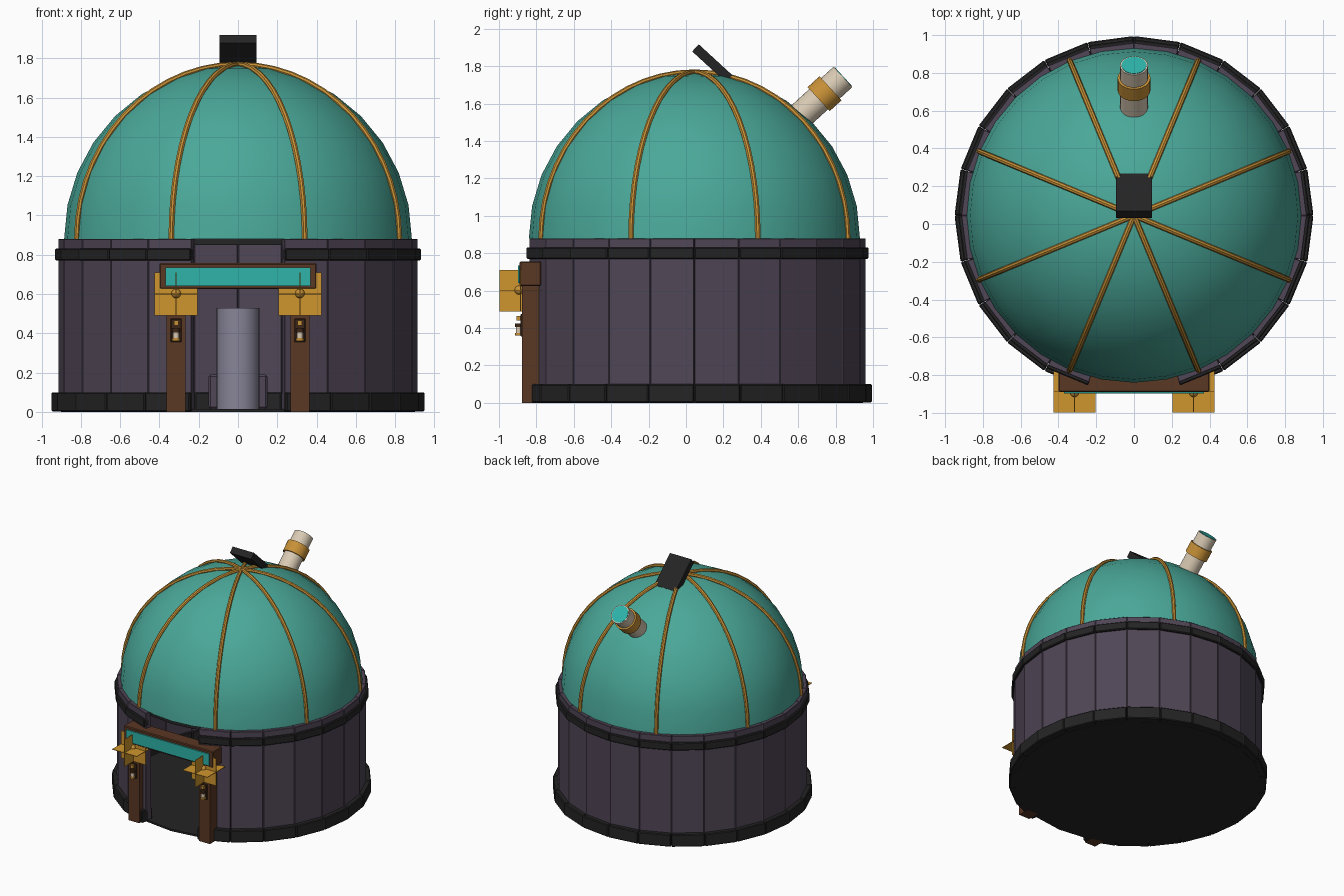
import bpy, bmesh, math
from mathutils import Matrix, Vector

if "Cube" in bpy.data.objects:
    bpy.data.objects.remove(bpy.data.objects["Cube"])

CY = 0.045          # centre of the round building in y
SIDES = 24


def mat(name, r, g, b):
    m = bpy.data.materials.new(name)
    lin = [((c / 255 + 0.055) / 1.055) ** 2.4 if c > 10 else c / 255 / 12.92 for c in (r, g, b)]
    m.diffuse_color = (*lin, 1)
    m.use_nodes = True
    m.node_tree.nodes["Principled BSDF"].inputs["Base Color"].default_value = m.diffuse_color
    return m


BLACK = mat("charcoal trim", 36, 36, 36)
PLUM = mat("plum wall", 80, 70, 86)
COPPER = mat("verdigris dome", 74, 168, 153)
BRASS = mat("brass", 200, 145, 55)
GLOW = mat("lantern gold", 208, 150, 45)
WOOD = mat("brown wood", 90, 55, 36)
DARKWOOD = mat("dark brown", 60, 38, 24)
CREAM = mat("cream tube", 218, 203, 180)
TEAL = mat("bright teal", 46, 180, 170)
GREY = mat("lavender grey", 136, 132, 152)


def finish(name, bm, material, smooth=False):
    bmesh.ops.recalc_face_normals(bm, faces=bm.faces)
    me = bpy.data.meshes.new(name)
    bm.to_mesh(me)
    bm.free()
    ob = bpy.data.objects.new(name, me)
    bpy.context.collection.objects.link(ob)
    me.materials.append(material)
    if smooth:
        bpy.context.view_layer.objects.active = ob
        bpy.ops.object.select_all(action='DESELECT')
        ob.select_set(True)
        bpy.ops.object.shade_smooth_by_angle(angle=math.radians(40))
    return ob


def box(name, lo, hi, material, bevel=0):
    lo, hi = Vector(lo), Vector(hi)
    bm = bmesh.new()
    bmesh.ops.create_cube(bm, size=1, matrix=Matrix.Translation((lo + hi) / 2) @ Matrix.Diagonal((*(hi - lo), 1)))
    if bevel:
        bmesh.ops.bevel(bm, geom=bm.edges[:], offset=bevel, segments=1, affect='EDGES')
    return finish(name, bm, material)


def tube(name, a, b, r, material, n=24):
    a, b = Vector(a), Vector(b)
    d = b - a
    rot = Vector((0, 0, 1)).rotation_difference(d).to_matrix().to_4x4()
    bm = bmesh.new()
    bmesh.ops.create_cone(bm, cap_ends=True, segments=n, radius1=r, radius2=r, depth=d.length,
                          matrix=Matrix.Translation((a + b) / 2) @ rot)
    return finish(name, bm, material, True)


def block_ring(name, r0, r1, z0, z1, material, skip=1, bevel=0.006):
    """Ring of separate blocks, leaving out `skip` blocks either side of the front."""
    bm = bmesh.new()
    step = 2 * math.pi / SIDES
    for i in range(skip, SIDES - skip):
        vs = []
        for z in (z0, z1):
            for r, k in ((r0, 0), (r1, 0), (r1, 1), (r0, 1)):
                a = (i + k) * step + (0.001 if k == 0 else -0.001)
                vs.append(bm.verts.new((r * math.sin(a), CY - r * math.cos(a), z)))
        for f in ((3, 2, 1, 0), (4, 5, 6, 7), (0, 1, 5, 4), (1, 2, 6, 5), (2, 3, 7, 6), (3, 0, 4, 7)):
            bm.faces.new([vs[j] for j in f])
    if bevel:
        bmesh.ops.bevel(bm, geom=bm.edges[:], offset=bevel, segments=1, affect='EDGES')
    return finish(name, bm, material)


# Round wall, trims and floor
block_ring("wall_staves", 0.86, 0.915, 0.01, 0.88, PLUM, bevel=0.003)
block_ring("base_trim", 0.85, 0.95, 0.002, 0.1, BLACK)
block_ring("upper_trim", 0.88, 0.932, 0.77, 0.832, BLACK)
block_ring("dome_track", 0.80, 0.872, 0.85, 0.881, BLACK, skip=0, bevel=0)
tube("floor", (0, CY, 0), (0, CY, 0.015), 0.9, BLACK, SIDES)

# Interior pedestal and chest
tube("pedestal", (0, CY, 0.015), (0, CY, 0.53), 0.11, GREY)
box("chest", (-0.15, 0.4, 0.015), (0.15, 0.6, 0.19), PLUM, 0.01)

# Dome: upper half of a sphere
bm = bmesh.new()
bmesh.ops.create_uvsphere(bm, u_segments=32, v_segments=16, radius=0.885)
bmesh.ops.delete(bm, geom=[v for v in bm.verts if v.co.z < -0.01], context='VERTS')
bmesh.ops.translate(bm, verts=bm.verts, vec=(0, CY, 0.88))
finish("dome", bm, COPPER, True)

# Brass ribs: swept along the dome
RIB, TR, STEPS, RS = 0.888, 0.015, 14, 8
for k in range(8):
    az = math.radians(22.5 + 45 * k)
    out, side = Vector((math.cos(az), math.sin(az), 0)), Vector((-math.sin(az), math.cos(az), 0))
    bm = bmesh.new()
    rings = []
    for i in range(STEPS + 1):
        e = math.pi / 2 * i / STEPS
        nrm = out * math.cos(e) + Vector((0, 0, math.sin(e)))
        c = Vector((0, CY, 0.88)) + nrm * RIB
        rings.append([bm.verts.new(c + TR * (nrm * math.cos(t) + side * math.sin(t)))
                      for t in (2 * math.pi * j / RS for j in range(RS))])
    for a, b in zip(rings, rings[1:]):
        for j in range(RS):
            bm.faces.new((a[j], a[(j + 1) % RS], b[(j + 1) % RS], b[j]))
    bm.faces.new(rings[0])
    bm.faces.new(rings[-1])
    finish("dome_rib", bm, BRASS, True)

# Telescope poking out of the back of the dome
end = Vector((0, 0.839, 1.743))
axis = Vector((0, 0.737, 0.676))
tube("telescope_tube", end - axis * 0.45, end, 0.074, CREAM)
tube("telescope_band", end - axis * 0.176, end - axis * 0.09, 0.087, BRASS)
tube("telescope_lens", end - axis * 0.01, end + axis * 0.003, 0.066, TEAL)

# Open hatch on top
hatch = box("roof_hatch", (-0.095, -0.135, -0.026), (0.095, 0.135, 0.026), BLACK)
hatch.data.transform(Matrix.Translation((0, 0.15, 1.807)) @ Matrix.Rotation(math.radians(-42.5), 4, 'X'))

# Entrance beam and blank sign
box("entrance_beam", (-0.4, -0.889, 0.625), (0.4, -0.775, 0.757), WOOD, 0.006)
box("sign_plate", (-0.37, -0.898, 0.64), (0.37, -0.888, 0.735), TEAL)

# Posts, crossed lantern glow plates and small lamps
for s in (-1, 1):
    x = 0.315 * s
    box("entrance_post", (x - 0.048, -0.877, 0), (x + 0.048, -0.78, 0.65), WOOD)
    c = Vector((x, -0.885, 0.6))
    for ax in range(3):
        h = Vector((0.11, 0.113, 0.11))
        h[ax] = 0.002
        box("lantern_glow", c - h, c + h, GLOW)
    bm = bmesh.new()
    bmesh.ops.create_uvsphere(bm, u_segments=12, v_segments=8, radius=0.024,
                              matrix=Matrix.Translation((x, -0.893, 0.603)))
    finish("lantern_ball", bm, BRASS, True)
    box("lamp_bracket", (x - 0.028, -0.886, 0.355), (x + 0.028, -0.87, 0.475), DARKWOOD, 0.004)
    tube("lamp_cap", (x, -0.895, 0.405), (x, -0.895, 0.425), 0.02, DARKWOOD, 12)
    tube("lamp_glass", (x, -0.895, 0.375), (x, -0.895, 0.405), 0.015, CREAM, 12)
    tube("lamp_foot", (x, -0.895, 0.36), (x, -0.895, 0.375), 0.02, BRASS, 12)
    box("lamp_hook", (x - 0.012, -0.905, 0.44), (x + 0.012, -0.88, 0.465), BRASS)
